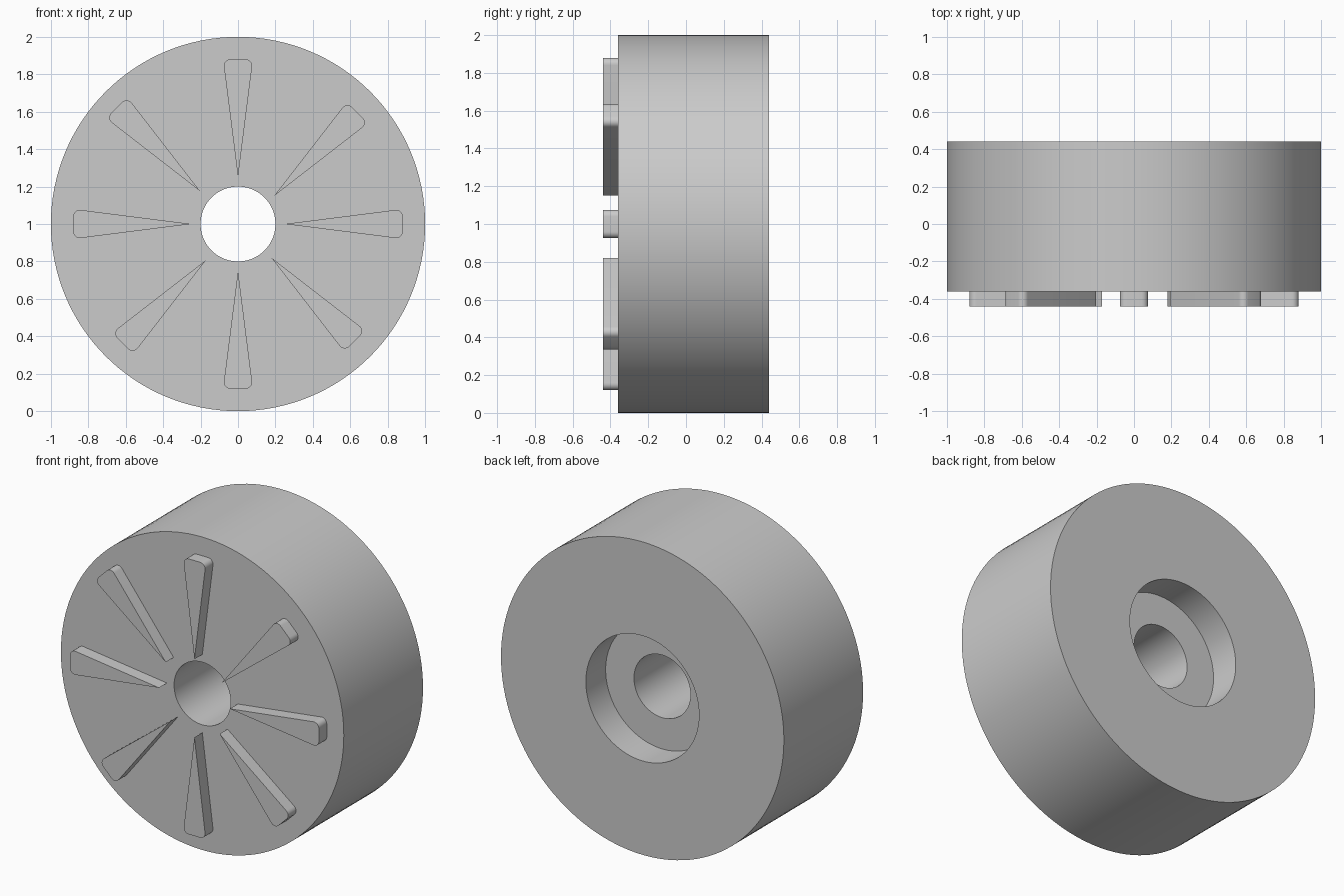
import bpy, bmesh, math
from mathutils import Matrix, Vector

if "Cube" in bpy.data.objects:
    bpy.data.objects.remove(bpy.data.objects["Cube"], do_unlink=True)

FRONT, BACK, FIN_FRONT = -0.36, 0.44, -0.44

grey = bpy.data.materials.new("plain_grey")
grey.use_nodes = True
grey.diffuse_color = (0.6, 0.6, 0.6, 1)
grey.node_tree.nodes["Principled BSDF"].inputs["Base Color"].default_value = (0.6, 0.6, 0.6, 1)


def finish(bm, name):
    """Turn a bmesh into a grey object with smooth curves and sharp edges."""
    bmesh.ops.recalc_face_normals(bm, faces=bm.faces)
    mesh = bpy.data.meshes.new(name)
    bm.to_mesh(mesh)
    bm.free()
    mesh.materials.append(grey)
    obj = bpy.data.objects.new(name, mesh)
    bpy.context.collection.objects.link(obj)
    bpy.ops.object.select_all(action='DESELECT')
    obj.select_set(True)
    bpy.context.view_layer.objects.active = obj
    bpy.ops.object.shade_smooth_by_angle(angle=math.radians(30))


def wheel_body():
    """Drum with a through hole and a wider recess at the back, turned about y."""
    profile = [(0.2, FRONT), (1, FRONT), (1, BACK), (0.4, BACK), (0.4, 0.24), (0.2, 0.24)]
    bm = bmesh.new()
    verts = [bm.verts.new((r, y, 1)) for r, y in profile]
    edges = [bm.edges.new((v, verts[(i + 1) % len(verts)])) for i, v in enumerate(verts)]
    bmesh.ops.spin(bm, geom=verts + edges, cent=(0, 0, 1), axis=(0, 1, 0),
                   angle=math.tau, steps=128, use_merge=True)
    bmesh.ops.remove_doubles(bm, verts=bm.verts, dist=1e-4)
    finish(bm, "wheel_body")


def fin(name, tip, degrees, length=0.63, half_width=0.08):
    """Raised wedge with a sharp inner tip and two rounded outer corners."""
    bm = bmesh.new()
    outline = [(0, 0), (length, -half_width), (length, half_width)]
    face = bm.faces.new([bm.verts.new((x, FRONT, z)) for x, z in outline])
    top = bmesh.ops.extrude_face_region(bm, geom=[face], use_keep_orig=True)["geom"]
    moved = [g for g in top if isinstance(g, bmesh.types.BMVert)]
    bmesh.ops.translate(bm, verts=moved, vec=(0, FIN_FRONT - FRONT, 0))
    corners = [e for e in bm.edges
               if abs(e.verts[0].co.y - e.verts[1].co.y) > 0.01 and e.verts[0].co.x > 0.1]
    bmesh.ops.bevel(bm, geom=corners, offset=0.04, segments=8, profile=0.5, affect='EDGES')
    turn = Matrix.Rotation(-math.radians(degrees), 4, 'Y')
    place = Matrix.Translation(Vector((tip[0], 0, 1 + tip[1])))
    bmesh.ops.transform(bm, matrix=place @ turn, verts=bm.verts)
    finish(bm, name)


wheel_body()

# Fins in a ring, each with its tip near the centre hole
tips = {
    "left": (0.25, 0), "upper_left": (0.193, 0.15), "top": (0, 0.25),
    "upper_right": (-0.203, 0.176), "right": (-0.25, 0),
    "lower_right": (-0.171, -0.193), "bottom": (0, -0.25), "lower_left": (0.178, -0.18),
}
for i, (side, tip) in enumerate(tips.items()):
    fin("fin_" + side, tip, i * 45)
